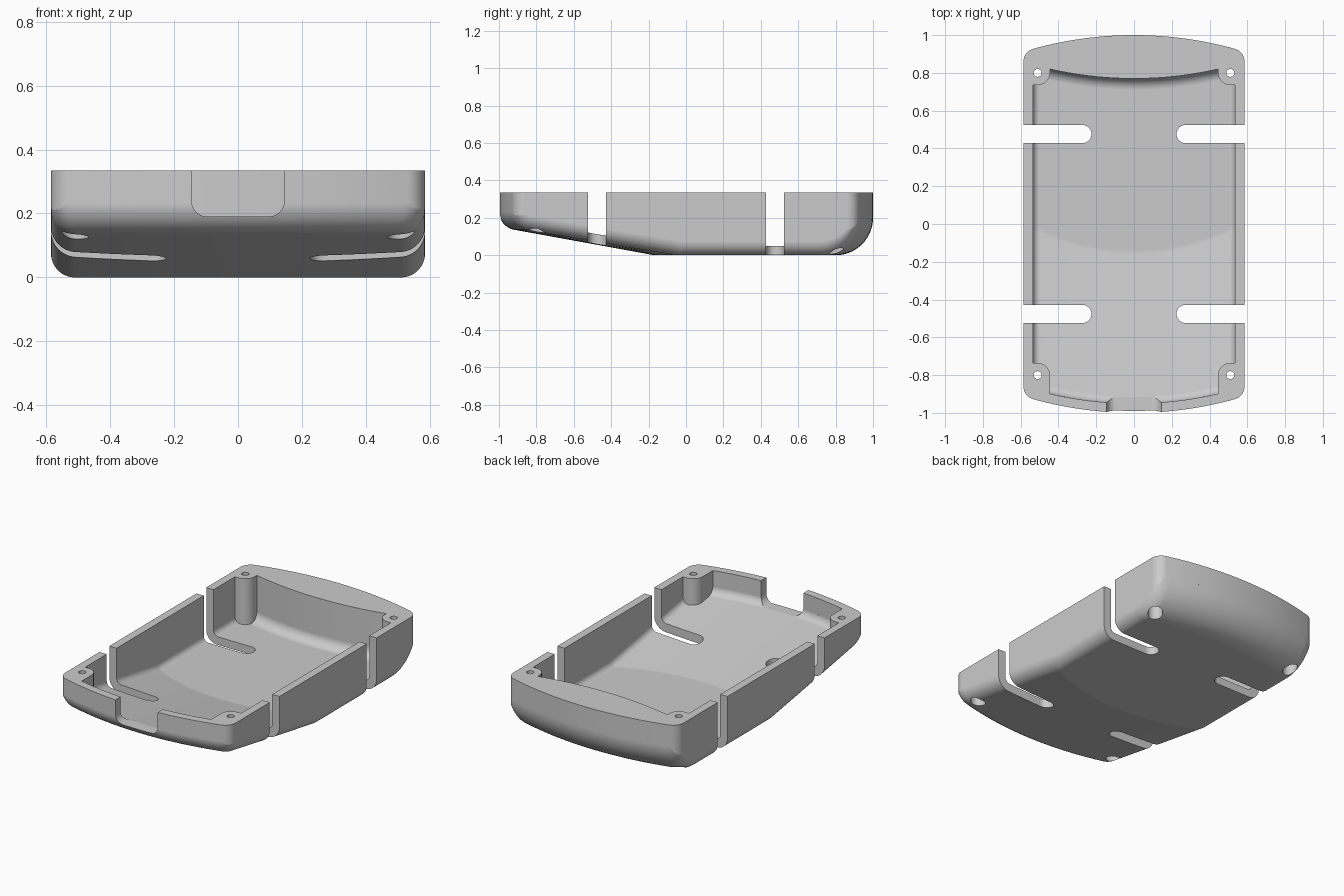
import bpy, bmesh
from math import sin, cos, pi, sqrt, atan2
from mathutils import Matrix

if "Cube" in bpy.data.objects:
    bpy.data.objects.remove(bpy.data.objects["Cube"])

W, H, R = 0.585, 0.335, 2.0      # half width, height, radius of the curved ends
WALL = 0.05
SLOPE = 0.182                    # rise of the front part of the floor
N = 14


def make(name, bm):
    bmesh.ops.recalc_face_normals(bm, faces=bm.faces)
    me = bpy.data.meshes.new(name)
    bm.to_mesh(me)
    bm.free()
    ob = bpy.data.objects.new(name, me)
    bpy.context.collection.objects.link(ob)
    return ob


def prism(name, pts, z0, z1, matrix=Matrix()):
    bm = bmesh.new()
    face = bm.faces.new([bm.verts.new((x, y, z0)) for x, y in pts])
    ext = bmesh.ops.extrude_face_region(bm, geom=[face])["geom"]
    bmesh.ops.translate(bm, vec=(0, 0, z1 - z0),
                        verts=[v for v in ext if isinstance(v, bmesh.types.BMVert)])
    bm.transform(matrix)
    return make(name, bm)


def arc(cx, cy, r, a0, a1, n=N):
    return [(cx + r * cos(a0 + (a1 - a0) * i / n),
             cy + r * sin(a0 + (a1 - a0) * i / n)) for i in range(n + 1)]


def mirrored(half):
    """Close a right-hand half outline with its mirror image."""
    return half + [(-x, y) for x, y in reversed(half) if x > 1e-6]


def fillet(r):
    """(distance from wall, rise) pairs, from the wall inwards."""
    return [(r * (1 - sin(a)), r * (1 - cos(a)))
            for a in [pi / 2 * (N - i) / N for i in range(N + 1)]]


def sculpted(name, width, side_r, rows):
    """Solid whose underside follows curved rows (centre y, direction, radius, z)."""
    right = [(width - d, z) for d, z in fillet(side_r)]
    flat = width - side_r
    cols = [(-width - 0.02, side_r)] + [(-x, z) for x, z in right]
    cols += [(flat * (i / 10 - 1), 0) for i in range(1, 20)]
    cols += right[::-1] + [(width + 0.02, side_r)]
    bm = bmesh.new()
    low, top = [], []
    for cy, s, rad, z in rows:
        ys = [cy + s * sqrt(rad * rad - x * x) for x, _ in cols]
        low.append([bm.verts.new((c[0], y, z + c[1])) for c, y in zip(cols, ys)])
        top.append([bm.verts.new((c[0], y, 0.5)) for c, y in zip(cols, ys)])
    for g in (low, top):
        for a, b in zip(g, g[1:]):
            for i in range(len(cols) - 1):
                bm.faces.new((a[i], a[i + 1], b[i + 1], b[i]))
    for k in (0, -1):
        for i in range(len(cols) - 1):
            bm.faces.new((low[k][i], low[k][i + 1], top[k][i + 1], top[k][i]))
        for j in range(len(rows) - 1):
            bm.faces.new((low[j][k], low[j + 1][k], top[j + 1][k], top[j][k]))
    return make(name, bm)


def front_rows(r_end, fil, knee, base):
    f = [(-0.02, fil)] + fillet(fil)
    rows = [(1, -1, r_end - d, base + z + SLOPE * (r_end - d - knee)) for d, z in f]
    rows += [(1, -1, rad, base + SLOPE * (rad - knee)) for rad in (1.6, knee + 0.01, knee)]
    return rows + [(1, -1, knee - 0.01, base)]


def boolean(ob, tool, op):
    m = ob.modifiers.new("cut", "BOOLEAN")
    m.object, m.operation, m.solver = tool, op, "EXACT"
    tool.hide_render = True
    bpy.context.view_layer.objects.active = ob
    bpy.ops.object.modifier_apply(modifier=m.name)
    bpy.data.objects.remove(tool)


# outer shell: sculpted underside trimmed to the rounded plan
back = [(-1, 1, R - d, z) for d, z in reversed([(-0.02, 0.2)] + fillet(0.2))]
case = sculpted("case_bottom", W, 0.075, front_rows(R, 0.08, 1.17, 0) + back)
cr = 0.07
cx = W - cr
cy = -1 + sqrt((R - cr) ** 2 - cx * cx)
ang = atan2(cy + 1, cx)
upper = arc(cx, cy, cr, 0, ang, 10) + arc(0, -1, R, ang, pi / 2)[1:]
half = [(x, -y) for x, y in reversed(upper)] + upper
half[0], half[-1] = (0, -1), (0, 1)
boolean(case, prism("plan", mirrored(half), -0.1, H), "INTERSECT")

# cavity: inner plan leaves the four screw bosses and the thick back wall
inner_back = [(2.77, -1, R + d, z + WALL)
              for d, z in reversed([(-0.02, 0.06)] + fillet(0.06))]
cavity = sculpted("cavity", W - WALL, 0.035, front_rows(R - WALL, 0.04, 1.15, WALL) + inner_back)
bx, by, br, ix = 0.51, 0.8, 0.065, W - WALL
ri = R - WALL
half = arc(0, 1, ri, -pi / 2, -pi / 2 + atan2(bx - br, sqrt(ri ** 2 - (bx - br) ** 2)))
half[0] = (0, 1 - ri)
half += arc(bx, -by, br, pi, pi / 2, 10) + [(ix, br - by), (ix, by - br)]
half += arc(bx, by, br, -pi / 2, -pi, 10)
a = atan2(bx - br, sqrt(R * R - (bx - br) ** 2))
half += arc(0, 2.77, R, -pi / 2 + a, -pi / 2)
half[-1] = (0, 0.77)
boolean(cavity, prism("inner_plan", mirrored(half), -0.1, 0.6), "INTERSECT")
boolean(case, cavity, "DIFFERENCE")

# strap slots and screw holes with counterbores from below
for sx in (-1, 1):
    for sy in (-1, 1):
        slot = [(0.7, -0.048)] + arc(0.273, 0, 0.048, -pi / 2, -3 * pi / 2) + [(0.7, 0.048)]
        slot = [(sx * x, y + sy * 0.476) for x, y in slot]
        boolean(case, prism("slot", slot, -0.1, 0.6), "DIFFERENCE")
        for r, z1 in ((0.043, 0.28), (0.021, 0.6)):
            ring = arc(sx * bx, sy * by, r, 0, 2 * pi, 28)[:-1]
            boolean(case, prism("hole", ring, -0.1, z1), "DIFFERENCE")

# cable notch in the front wall
notch = mirrored([(0, 0.19)] + arc(0.095, 0.24, 0.05, -pi / 2, 0, 10) + [(0.145, 0.5)])
boolean(case, prism("notch", notch, 0.85, 1.1, Matrix.Rotation(pi / 2, 4, "X")), "DIFFERENCE")

bpy.ops.object.select_all(action="DESELECT")
case.select_set(True)
bpy.context.view_layer.objects.active = case
bpy.ops.object.shade_smooth_by_angle(angle=0.45)
wn = case.modifiers.new("normals", "WEIGHTED_NORMAL")
wn.keep_sharp = True
